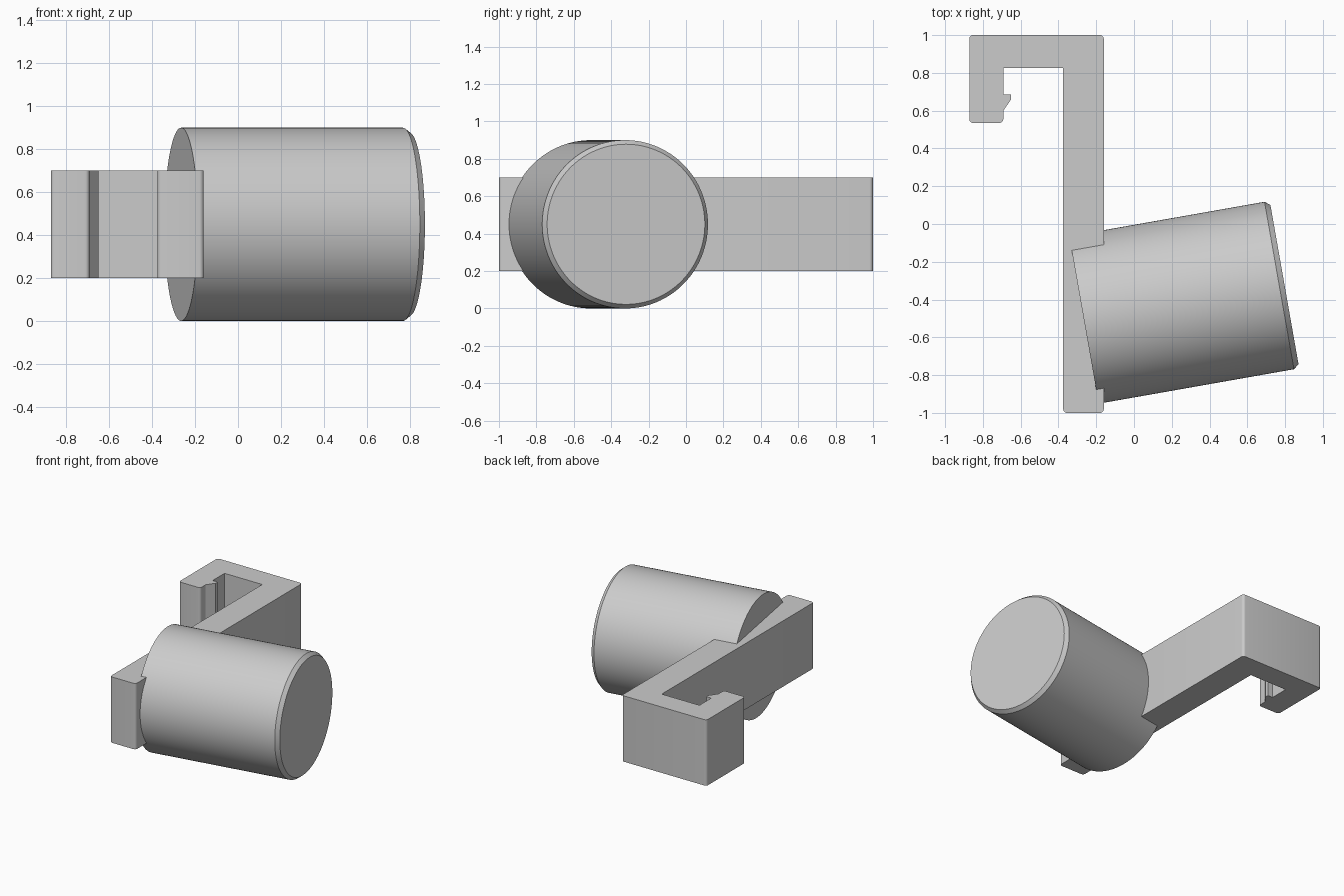
import bpy
import bmesh
from math import cos, sin, pi, radians
from mathutils import Matrix, Vector

cube = bpy.data.objects.get("Cube")
if cube:
    bpy.data.objects.remove(cube, do_unlink=True)

# Single plain grey
grey = bpy.data.materials.new("plain_grey")
grey.use_nodes = True
grey.diffuse_color = (0.6, 0.6, 0.6, 1)
grey.node_tree.nodes["Principled BSDF"].inputs["Base Color"].default_value = grey.diffuse_color


def finish(bm, name, angle):
    bmesh.ops.recalc_face_normals(bm, faces=bm.faces)
    mesh = bpy.data.meshes.new(name)
    bm.to_mesh(mesh)
    bm.free()
    mesh.materials.append(grey)
    obj = bpy.data.objects.new(name, mesh)
    bpy.context.collection.objects.link(obj)
    bpy.ops.object.select_all(action="DESELECT")
    obj.select_set(True)
    bpy.context.view_layer.objects.active = obj
    bpy.ops.object.shade_smooth_by_angle(angle=radians(angle))
    return obj


# Hooked bracket: extruded plan outline with a small snap barb
arm_in, arm_out = -0.375, -0.16
hook_in, hook_out, tip = -0.692, -0.872, 0.535
rounded = [(arm_in, -1), (arm_out, -1), (arm_out, 1), (hook_out, 1),
           (hook_out, tip), (hook_in, tip)]
inner = [(hook_in, 0.60), (-0.65, 0.66), (-0.65, 0.685), (hook_in, 0.685),
         (hook_in, 0.827), (arm_in, 0.827)]
bm = bmesh.new()
face = bm.faces.new([bm.verts.new((x, y, 0.2)) for x, y in rounded + inner])
top = bmesh.ops.extrude_face_region(bm, geom=[face])["geom"]
bmesh.ops.translate(bm, vec=(0, 0, 0.5),
                    verts=[g for g in top if isinstance(g, bmesh.types.BMVert)])


def is_rounded(edge):
    a, b = (v.co for v in edge.verts)
    return abs(a.z - b.z) > 0.1 and any(
        (a.xy - Vector(p)).length < 0.001 for p in rounded)


bmesh.ops.bevel(bm, geom=[e for e in bm.edges if is_rounded(e)],
                offset=0.02, segments=5, profile=0.5, affect="EDGES")
finish(bm, "hook_bracket", 30)

# Drum: tilted cylinder with a chamfered outer end
bm = bmesh.new()
sides, radius = 128, 0.45
rings = []
for along, r in [(0, radius), (1.05, radius), (1.078, 0.428)]:
    rings.append([bm.verts.new((along, r * cos(2 * pi * i / sides),
                                r * sin(2 * pi * i / sides)))
                  for i in range(sides)])
for a, b in zip(rings, rings[1:]):
    for i in range(sides):
        j = (i + 1) % sides
        bm.faces.new((a[i], a[j], b[j], b[i]))
bm.faces.new(rings[0])
bm.faces.new(rings[-1])
bm.transform(Matrix.Translation((-0.265, -0.508, radius)) @ Matrix.Rotation(radians(10), 4, "Z"))
finish(bm, "drum", 25)
